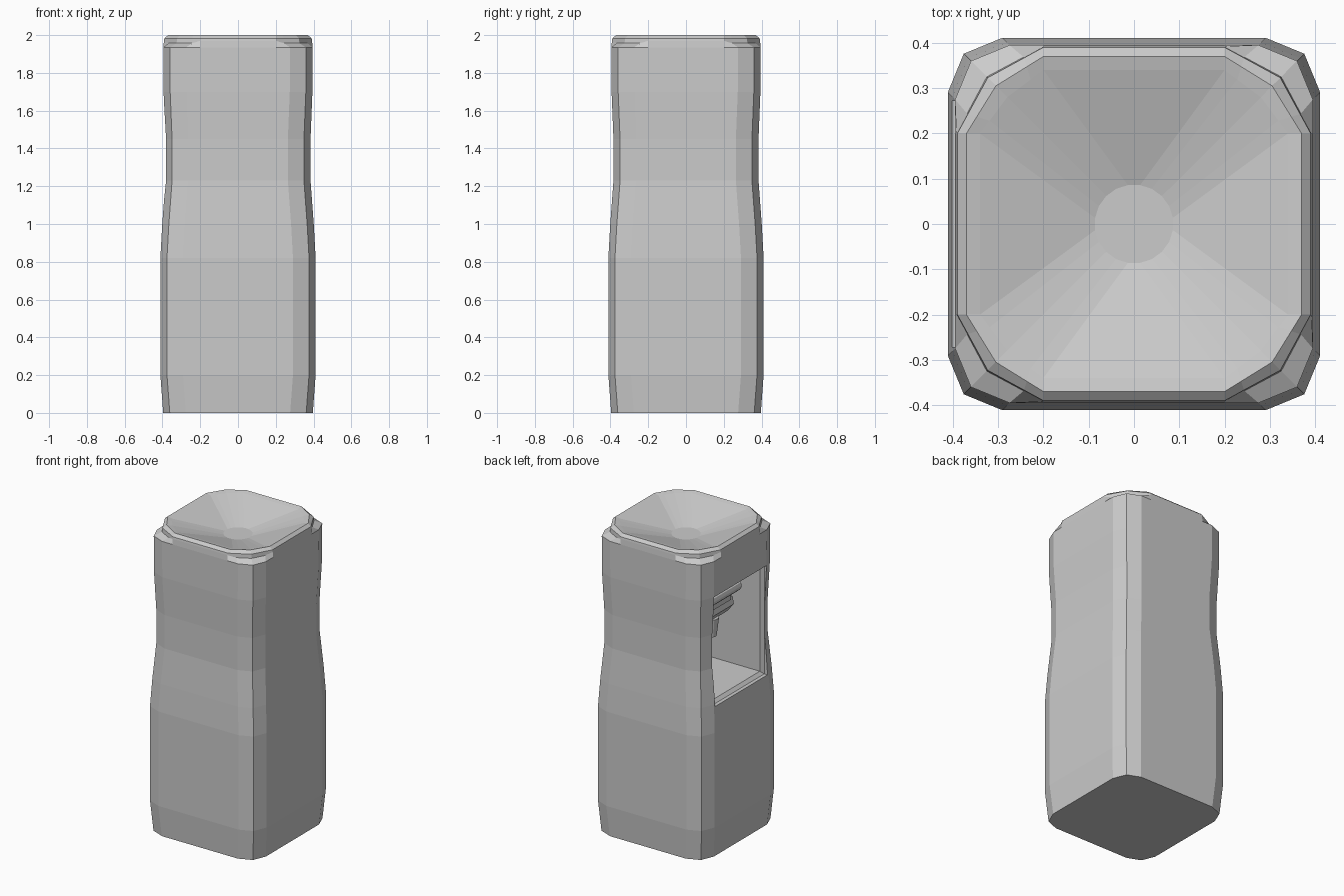
import bpy, bmesh, math
from mathutils import Vector, Matrix

if "Cube" in bpy.data.objects:
    bpy.data.objects.remove(bpy.data.objects["Cube"])


def finish(name, bm):
    bmesh.ops.recalc_face_normals(bm, faces=bm.faces)
    me = bpy.data.meshes.new(name)
    bm.to_mesh(me)
    bm.free()
    ob = bpy.data.objects.new(name, me)
    bpy.context.collection.objects.link(ob)
    return ob


def loft(name, rings):
    """Skin a stack of equal-length rings and cap both ends."""
    bm = bmesh.new()
    vs = [[bm.verts.new(p) for p in r] for r in rings]
    n = len(vs[0])
    for a, b in zip(vs, vs[1:]):
        for i in range(n):
            j = (i + 1) % n
            bm.faces.new((a[i], a[j], b[j], b[i]))
    bm.faces.new(vs[0][::-1])
    bm.faces.new(vs[-1])
    return finish(name, bm)


def four_corners(quarter):
    """Repeat one corner's points around the z axis."""
    return [Matrix.Rotation(k * math.pi / 2, 3, 'Z') @ Vector(p)
            for k in range(4) for p in quarter]


def body_ring(h, z):
    return four_corners([(h, .2, z), (h, h - .12, z), (h - .035, h - .035, z),
                         (h - .12, h, z), (.2, h, z)])


def lid_ring(h, c, z, zc):
    m = .35
    a, b = h + (c - h) * m, .2 + (c - .2) * m
    return four_corners([(h, .2, z), (a, b, zc), (c, c, zc), (b, a, zc), (.2, h, z)])


def box(name, lo, hi):
    bm = bmesh.new()
    bmesh.ops.create_cube(bm, size=1)
    for v in bm.verts:
        v.co = Vector([(l + h) / 2 + c * (h - l) for l, h, c in zip(lo, hi, v.co)])
    return finish(name, bm)


def cylinder(name, r1, r2, length, loc, axis='Z', sides=12):
    bm = bmesh.new()
    mat = Matrix.Translation(loc)
    if axis == 'Y':
        mat = mat @ Matrix.Rotation(math.pi / 2, 4, 'X')
    bmesh.ops.create_cone(bm, cap_ends=True, segments=sides, radius1=r1, radius2=r2,
                          depth=length, matrix=mat)
    return finish(name, bm)


# Waisted body, raised lid rim and sunken funnel in one skin
profile = [(.396, 0), (.411, .2), (.411, .82), (.401, 1.0), (.384, 1.23),
           (.384, 1.45), (.394, 1.7), (.395, 1.935)]
rings = [body_ring(h, z) for h, z in profile]
rings += [lid_ring(.392, .325, 1.97, 1.957), lid_ring(.39, .323, 1.983, 1.983),
          lid_ring(.37, .305, 2.0, 2.0), lid_ring(.34, .28, 1.993, 1.993)]
drain = [Vector((.087 * math.cos(t), .087 * math.sin(t), 1.91))
         for t in [math.pi / 4 + (k - 2) * math.pi / 10 for k in range(20)]]
rings.append(drain)
body = loft("body", rings)


# Recess in the left side, with a flared edge
def recess_ring(x, w, lo, hi):
    return [(x, -w, lo), (x, w, lo), (x, w, hi), (x, -w, hi)]


cutter = loft("recess_cutter", [recess_ring(-.6, .272, .985, 1.70),
                                recess_ring(-.378, .272, .985, 1.70),
                                recess_ring(-.36, .252, 1.005, 1.68),
                                recess_ring(.1, .252, 1.005, 1.68)])
mod = body.modifiers.new("recess", 'BOOLEAN')
mod.operation = 'DIFFERENCE'
mod.solver = 'EXACT'
mod.object = cutter
bpy.context.view_layer.objects.active = body
body.select_set(True)
bpy.ops.object.modifier_apply(modifier=mod.name)
bpy.data.objects.remove(cutter)

# Dispenser inside the recess: bar, housing, head and nozzle
cylinder("dispenser_bar", .04, .04, .30, (-.26, 0, 1.59), 'Y')
box("dispenser_arm", (-.25, -.11, 1.50), (.11, .11, 1.62))
head = [[(-.24, y, 1.51), (-.25, y, 1.46), (-.20, y, 1.40), (.11, y, 1.40), (.11, y, 1.51)]
        for y in (-.14, .14)]
loft("dispenser_head", head)
cylinder("dispenser_nozzle", .035, .05, .12, (-.18, 0, 1.35))
